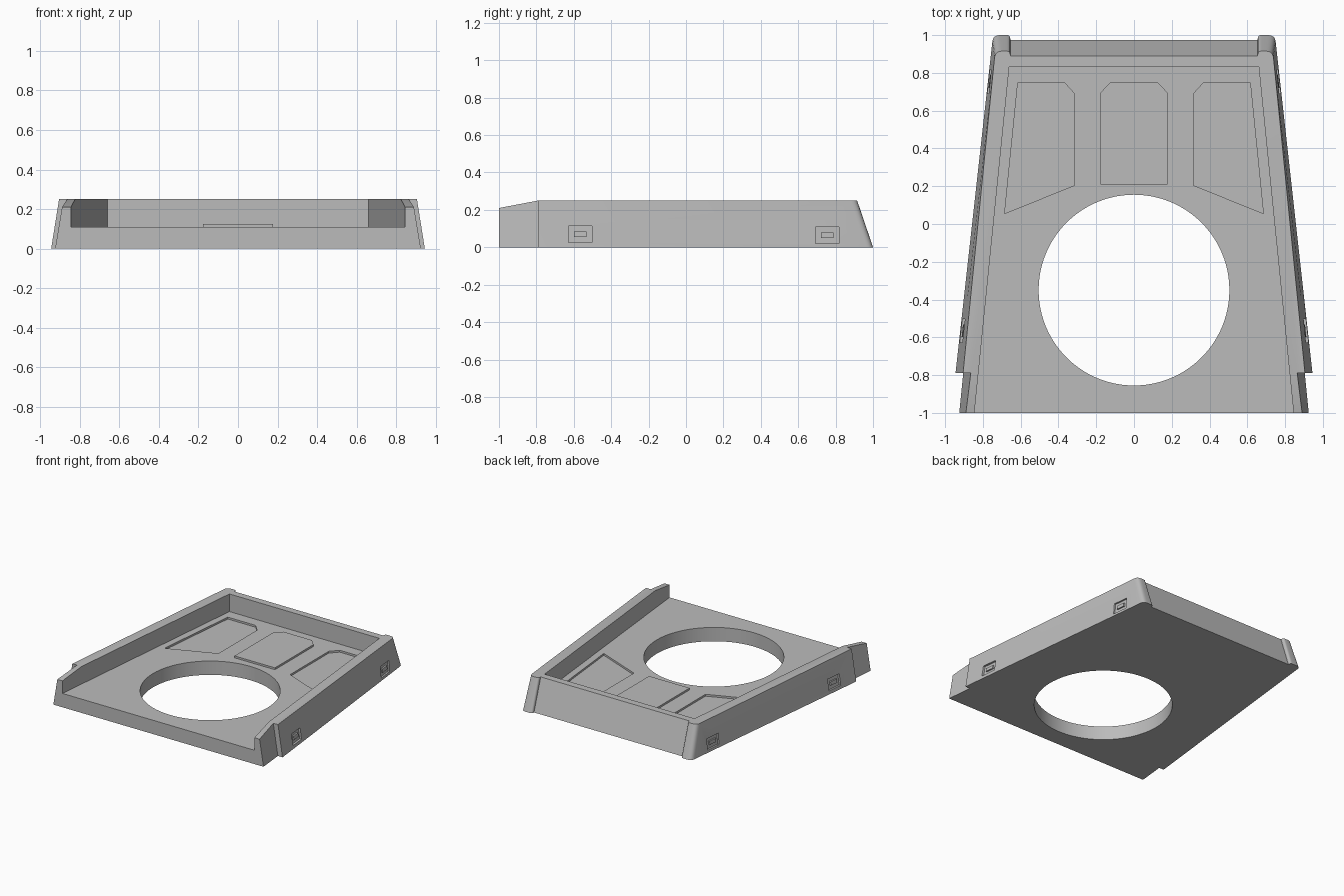
import bpy, bmesh, math
from mathutils import Vector

cube = bpy.data.objects.get("Cube")
if cube:
    bpy.data.objects.remove(cube, do_unlink=True)

grey = bpy.data.materials.new("plain grey")
grey.use_nodes = True
grey.diffuse_color = (0.5, 0.5, 0.5, 1)
grey.node_tree.nodes["Principled BSDF"].inputs["Base Color"].default_value = (0.5, 0.5, 0.5, 1)


def loft(name, ring_a, ring_b):
    """Closed solid between two matching rings of 3D points."""
    bm = bmesh.new()
    a = [bm.verts.new(p) for p in ring_a]
    b = [bm.verts.new(p) for p in ring_b]
    bm.faces.new(a)
    bm.faces.new(b)
    for i in range(len(a)):
        j = (i + 1) % len(a)
        bm.faces.new((a[i], a[j], b[j], b[i]))
    bmesh.ops.recalc_face_normals(bm, faces=bm.faces)
    mesh = bpy.data.meshes.new(name)
    bm.to_mesh(mesh)
    bm.free()
    mesh.materials.append(grey)
    obj = bpy.data.objects.new(name, mesh)
    bpy.context.collection.objects.link(obj)
    return obj


def at_z(outline, z):
    return [(x, y, z) for x, y in outline]


def prism(name, outline, z0, z1):
    return loft(name, at_z(outline, z0), at_z(outline, z1))


def mirrored(half):
    """Right half outline, front to back, closed by its mirror image."""
    return half + [(-x, y) for x, y in reversed(half)]


def round_corner(before, corner, after, d, steps=5):
    p, c, q = Vector(before), Vector(corner), Vector(after)
    p, q = c + (p - c).normalized() * d, c + (q - c).normalized() * d
    points = []
    for i in range(steps + 1):
        t = i / steps
        points.append(tuple(p * (1 - t) ** 2 + c * 2 * t * (1 - t) + q * t ** 2))
    return points


def combine(target, tool, operation):
    """Apply a boolean and discard the tool."""
    mod = target.modifiers.new("combine", "BOOLEAN")
    mod.solver = "EXACT"
    mod.operation = operation
    mod.object = tool
    bpy.context.view_layer.objects.active = target
    bpy.ops.object.modifier_apply(modifier=mod.name)
    bpy.data.objects.remove(tool, do_unlink=True)


# Outer shell with rounded rear posts standing proud of the back wall
def shell_outline(front_x, rear_x, rear_y, wall_y):
    front, outer, inner, wall = (front_x, -0.79), (rear_x, rear_y), (0.655, rear_y), (0.655, wall_y)
    return mirrored([front] + round_corner(front, outer, inner, 0.035)
                    + round_corner(outer, inner, wall, 0.02) + [wall])


H = 0.25
FLOOR = 0.11
tray = loft("tray_body", at_z(shell_outline(0.945, 0.746, 1.0, 0.975), 0),
            at_z(shell_outline(0.905, 0.735, 0.915, 0.89), H))


# Narrower front section with tops sloping down to the front
def front_ring(y, low_x, high_x, z):
    return [(-low_x, y, 0), (low_x, y, 0), (high_x, y, z), (-high_x, y, z)]


nose = loft("front_section", front_ring(-1, 0.925, 0.89, 0.21),
            front_ring(-0.79, 0.904, 0.864, H))
combine(tray, nose, "UNION")

# Open cavity above the floor
cavity = mirrored([(0.855, -1.1), (0.66, 0.835)])
combine(tray, prism("cavity_cutter", cavity, FLOOR, 0.5), "DIFFERENCE")

# Large round opening
N = 96
circle = [(0.505 * math.cos(i * math.tau / N), -0.35 + 0.505 * math.sin(i * math.tau / N))
          for i in range(N)]
combine(tray, prism("hole_cutter", circle, -0.1, 0.3), "DIFFERENCE")

# Sunken side panels and raised centre panel
side_panel = [(0.615, 0.75), (0.37, 0.75), (0.315, 0.69), (0.315, 0.205), (0.685, 0.055)]
for s in (-1, 1):
    combine(tray, prism("panel_cutter", [(s * x, y) for x, y in side_panel],
                        FLOOR - 0.015, 0.2), "DIFFERENCE")
centre_panel = mirrored([(0.178, 0.21), (0.178, 0.695), (0.125, 0.75)])
combine(tray, prism("centre_panel", centre_panel, FLOOR - 0.03, FLOOR + 0.015), "UNION")


# Clip pockets on the sloping flanks, each with a small boss
def flank_x(y, z):
    t = z / H
    return (0.945 - 0.111 * (y + 0.79)) * (1 - t) + (0.905 - 0.0997 * (y + 0.79)) * t


def flank_block(name, s, y, z, w, h, inner, outer):
    corners = [(y - w, z - h), (y + w, z - h), (y + w, z + h), (y - w, z + h)]
    return loft(name, *[[(s * (flank_x(a, b) + d), a, b) for a, b in corners]
                        for d in (inner, outer)])


for s in (-1, 1):
    for y, z in ((-0.565, 0.07), (0.755, 0.064)):
        combine(tray, flank_block("pocket_cutter", s, y, z, 0.063, 0.044, -0.015, 0.03), "DIFFERENCE")
        combine(tray, flank_block("clip_boss", s, y, z, 0.034, 0.014, -0.03, -0.003), "UNION")

# Smooth the round parts, keep the rest crisp
bpy.ops.object.select_all(action="DESELECT")
tray.select_set(True)
bpy.context.view_layer.objects.active = tray
bpy.ops.object.shade_smooth_by_angle(angle=math.radians(30))
